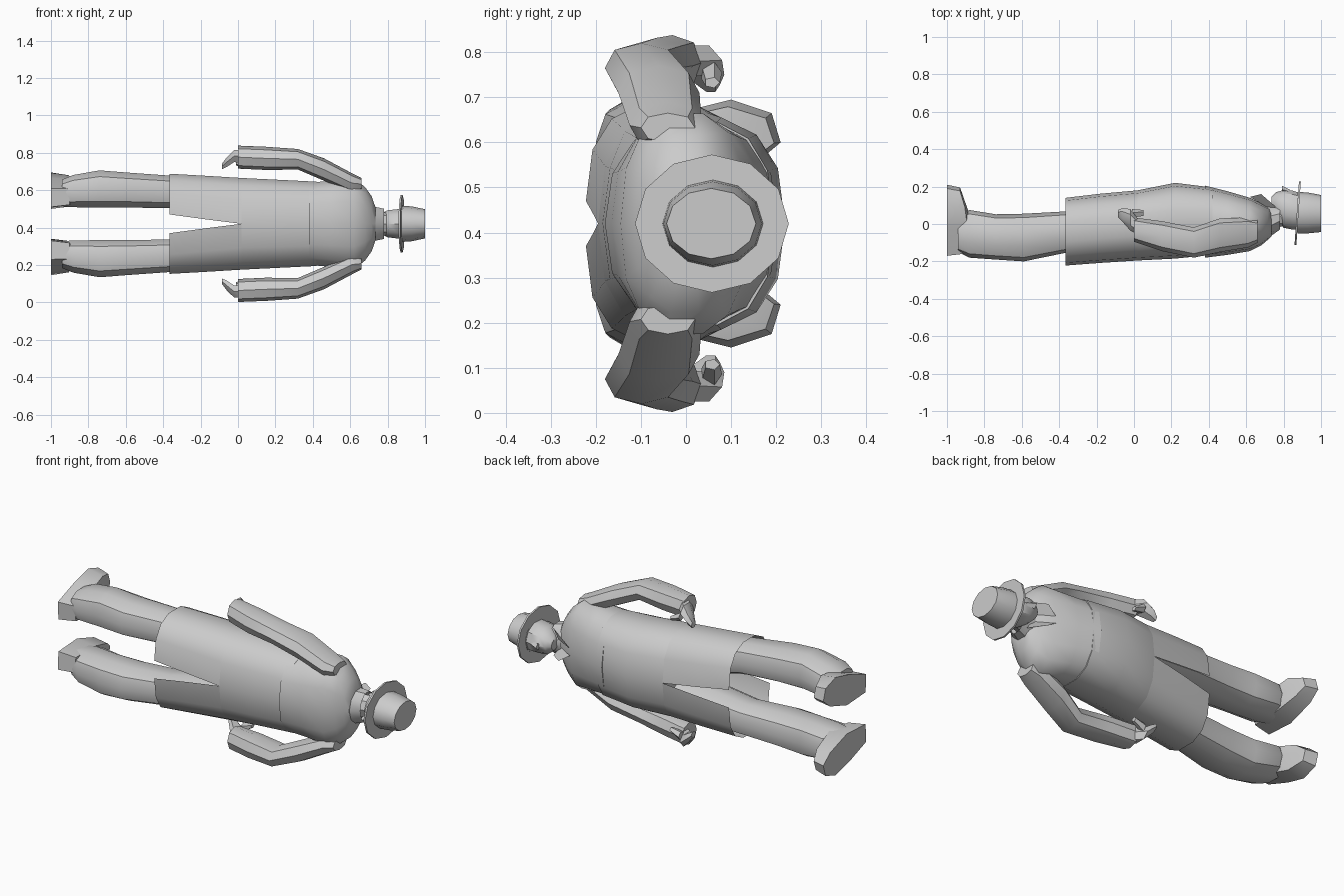
import bpy, bmesh, math

MID = 0.42  # height of the figure's plane of symmetry (it lies on its side)


def finish(name, bm, angle=38):
    bmesh.ops.recalc_face_normals(bm, faces=bm.faces)
    me = bpy.data.meshes.new(name)
    bm.to_mesh(me)
    bm.free()
    ob = bpy.data.objects.new(name, me)
    bpy.context.collection.objects.link(ob)
    bpy.ops.object.select_all(action='DESELECT')
    ob.select_set(True)
    bpy.context.view_layer.objects.active = ob
    bpy.ops.object.shade_smooth_by_angle(angle=math.radians(angle))
    return ob


def spow(v, p):
    return math.copysign(abs(v) ** p, v)


def loft(name, rings, n=8, p=1.0, lean=0.0, caps=True, s=1):
    """Rings are (x, y low, y high, z low, z high); z is measured from MID, lean tilts a ring."""
    bm = bmesh.new()
    rows = []
    for x, y0, y1, z0, z1 in rings:
        row = []
        for i in range(n):
            a = 2 * math.pi * i / n
            c, d = spow(math.cos(a), p), spow(math.sin(a), p)
            row.append(bm.verts.new((x + lean * c, (y0 + y1) / 2 + (y1 - y0) / 2 * c,
                                     MID + s * ((z0 + z1) / 2 + (z1 - z0) / 2 * d))))
        rows.append(row)
    for r, q in zip(rows, rows[1:]):
        for i in range(n):
            j = (i + 1) % n
            bm.faces.new((r[i], r[j], q[j], q[i]))
    if caps:
        bm.faces.new(rows[0])
        bm.faces.new(rows[-1])
    return finish(name, bm)


def skirt_half(name, s):
    """Half of the coat skirt, split at front and back by a wedge-shaped vent."""
    bm = bmesh.new()
    rows = []
    for x, y0, y1, half, gap in [(0.02, -0.195, 0.18, 0.25, 0.0),
                                 (-0.18, -0.208, 0.162, 0.262, 0.025),
                                 (-0.365, -0.222, 0.14, 0.272, 0.05)]:
        row = []
        for i in range(8):
            a = math.pi * i / 7
            z = gap + (half - gap) * math.sin(a) ** 0.8 if 0 < i < 7 else gap
            y = (y0 + y1) / 2 - (y1 - y0) / 2 * spow(math.cos(a), 0.8)
            row.append(bm.verts.new((x, y, MID + s * z)))
        rows.append(row)
    for r, q in zip(rows, rows[1:]):
        for i in range(7):
            bm.faces.new((r[i], r[i + 1], q[i + 1], q[i]))
    return finish(name, bm)


def patch(name, pts):
    bm = bmesh.new()
    vs = [bm.verts.new(v) for v in pts]
    bm.faces.new(vs)
    return finish(name, bm)


# coat body and shoulder cape
loft("coat_body", [(0.02, -0.195, 0.18, -0.25, 0.25), (0.22, -0.185, 0.22, -0.24, 0.24),
                   (0.42, -0.165, 0.195, -0.23, 0.23)], n=14, p=0.8)
loft("coat_shoulders", [(0.38, -0.18, 0.205, -0.225, 0.225), (0.5, -0.165, 0.175, -0.235, 0.235),
                        (0.62, -0.145, 0.14, -0.25, 0.25), (0.68, -0.115, 0.11, -0.2, 0.2),
                        (0.715, -0.085, 0.09, -0.15, 0.15), (0.735, -0.065, 0.08, -0.09, 0.09)],
     n=14, p=0.85)

# neck and collar
loft("neck", [(0.69, -0.04, 0.08, -0.065, 0.065), (0.82, -0.005, 0.11, -0.06, 0.06)], n=8)
loft("collar", [(0.71, -0.08, 0.1, -0.1, 0.1), (0.78, -0.03, 0.1, -0.085, 0.085)], n=10, caps=False)

# head, nose and hat
loft("head", [(0.735, 0.085, 0.145, -0.03, 0.03), (0.76, 0.03, 0.17, -0.055, 0.055),
              (0.8, -0.02, 0.182, -0.076, 0.076), (0.85, -0.03, 0.178, -0.082, 0.082),
              (0.89, -0.03, 0.165, -0.083, 0.083)], n=10)
loft("nose", [(0.79, 0.165, 0.205, -0.02, 0.02), (0.835, 0.16, 0.183, -0.01, 0.01)], n=4)
loft("hat_brim", [(0.87, -0.113, 0.228, -0.153, 0.153), (0.88, -0.113, 0.228, -0.153, 0.153)],
     n=12, lean=0.012)
loft("hat_crown", [(0.875, -0.052, 0.172, -0.097, 0.097), (0.93, -0.05, 0.168, -0.093, 0.093),
                   (1.0, -0.043, 0.155, -0.078, 0.078)], n=12)

for s, side in ((1, "upper"), (-1, "lower")):
    skirt_half(side + "_coat_skirt", s)
    # pointed lapel
    patch(side + "_lapel", [(0.76, 0.09, MID + s * 0.075), (0.68, 0.16, MID + s * 0.06),
                            (0.62, 0.145, MID + s * 0.02), (0.72, 0.085, MID + s * 0.02)])
    # trouser leg
    loft(side + "_leg", [(-0.94, -0.15, 0.04, 0.09, 0.24), (-0.88, -0.18, 0.075, 0.085, 0.265),
                         (-0.74, -0.19, 0.052, 0.083, 0.29), (-0.59, -0.2, 0.055, 0.083, 0.278),
                         (-0.37, -0.155, 0.067, 0.08, 0.262), (0.0, -0.14, 0.13, 0.01, 0.235)],
         n=10, p=0.85, s=s)
    # shoe, toes turned outward
    bm = bmesh.new()
    sole = [(-0.165, 0.09), (-0.17, 0.19), (-0.02, 0.245), (0.1, 0.275),
            (0.19, 0.245), (0.21, 0.18), (0.15, 0.13), (0.0, 0.08)]
    top_x = [-0.9, -0.9, -0.89, -0.905, -0.93, -0.93, -0.91, -0.89]
    low = [bm.verts.new((-1.0, y, MID + s * z)) for y, z in sole]
    high = [bm.verts.new((x, 0.0 + y * 0.93, MID + s * (0.17 + (z - 0.17) * 0.85)))
            for (y, z), x in zip(sole, top_x)]
    for i in range(8):
        j = (i + 1) % 8
        bm.faces.new((low[i], low[j], high[j], high[i]))
    bm.faces.new(low)
    hub = bm.verts.new((-0.87, 0.02, MID + s * 0.17))
    for i in range(8):
        bm.faces.new((high[i], high[(i + 1) % 8], hub))
    finish(side + "_shoe", bm)
    # sleeve: shoulder, elbow, cuff
    loft(side + "_sleeve", [(0.66, -0.1, 0.02, 0.18, 0.245), (0.61, -0.125, 0.035, 0.165, 0.27),
                            (0.46, -0.15, 0.03, 0.23, 0.35), (0.32, -0.18, -0.018, 0.29, 0.4),
                            (0.15, -0.145, 0.015, 0.288, 0.412), (0.0, -0.095, 0.035, 0.295, 0.418)],
         n=8, p=0.9, s=s)
    # mitten-like hand and thumb
    loft(side + "_hand", [(0.02, -0.055, 0.03, 0.32, 0.4), (-0.02, -0.035, 0.08, 0.325, 0.4),
                          (-0.06, 0.01, 0.085, 0.3, 0.36), (-0.085, 0.035, 0.075, 0.29, 0.325)],
         n=6, s=s)
    loft(side + "_thumb", [(-0.01, 0.03, 0.08, 0.31, 0.36), (0.05, 0.04, 0.075, 0.3, 0.325)],
         n=5, s=s)
